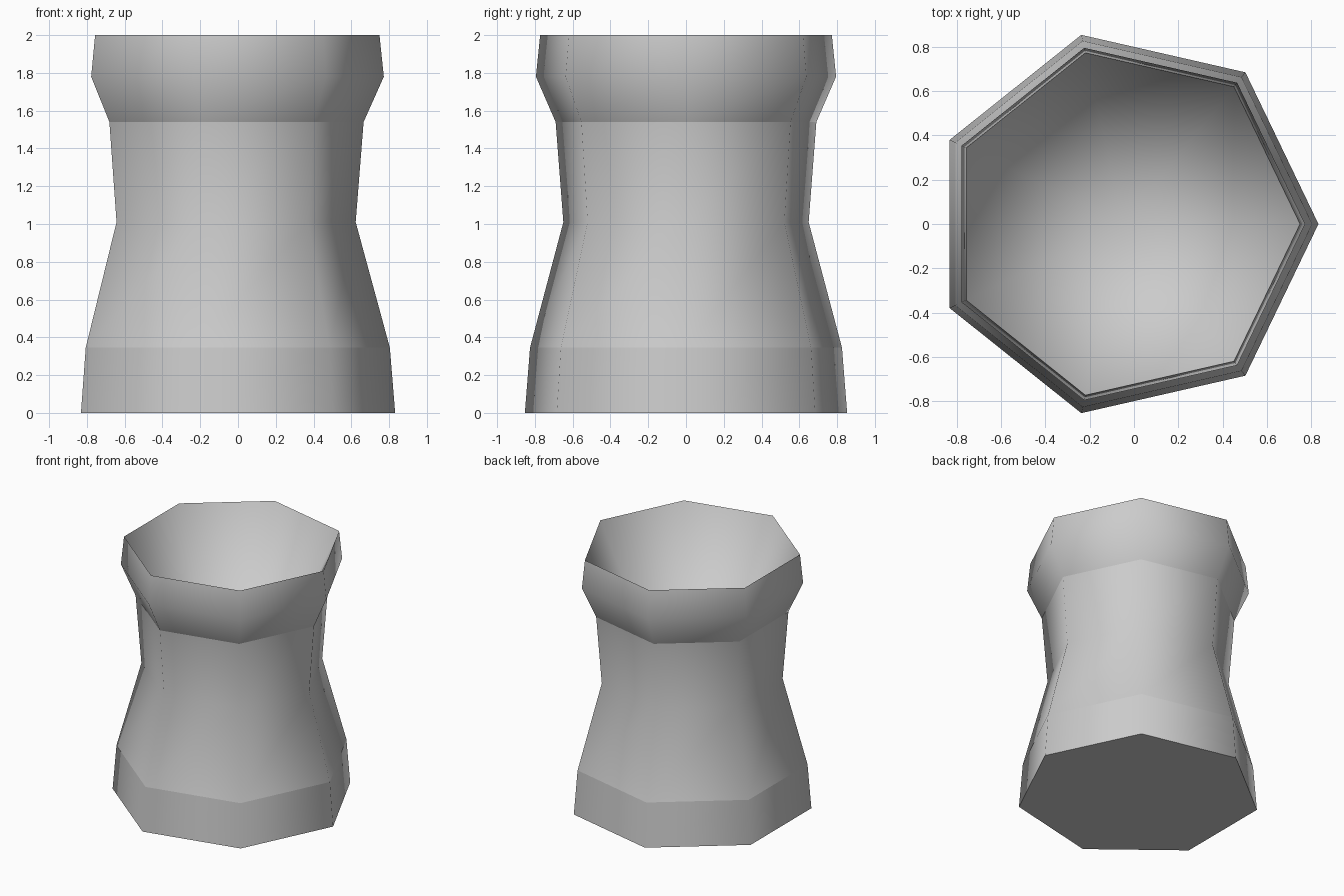
import bpy, bmesh
from math import cos, sin, tau

cube = bpy.data.objects.get("Cube")
if cube:
    bpy.data.objects.remove(cube, do_unlink=True)

stone = bpy.data.materials.new("mid grey")
stone.use_nodes = True
grey = (0.6, 0.6, 0.6, 1)
stone.diffuse_color = grey
stone.node_tree.nodes["Principled BSDF"].inputs["Base Color"].default_value = grey

SIDES = 7
CENTRE_X = -0.043
# (radius, height, sharp ring) from the base up to the rim
PROFILE = [(0.875, 0, True), (0.847, 0.345, True), (0.666, 1.01, False),
           (0.708, 1.54, True), (0.815, 1.78, False), (0.792, 2, True)]
BOWL_BOTTOM = 0.4

bm = bmesh.new()


def ring(radius, z):
    return [bm.verts.new((CENTRE_X + radius * cos(tau * k / SIDES),
                          radius * sin(tau * k / SIDES), z)) for k in range(SIDES)]


# Waisted seven-sided outer wall
rings = [ring(r, z) for r, z, _ in PROFILE]
for low, high in zip(rings, rings[1:]):
    for k in range(SIDES):
        n = (k + 1) % SIDES
        bm.faces.new((low[k], low[n], high[n], high[k]))

# Flat base and deep hollow top sinking to a point
bm.faces.new(rings[0][::-1])
apex = bm.verts.new((CENTRE_X, 0, BOWL_BOTTOM))
rim = rings[-1]
for k in range(SIDES):
    bm.faces.new((rim[k], rim[(k + 1) % SIDES], apex))

# Rounded shading, with hard edges only around chosen rings
for face in bm.faces:
    face.smooth = True
for loop, (_, _, sharp) in zip(rings, PROFILE):
    for k in range(SIDES):
        bm.edges.get((loop[k], loop[(k + 1) % SIDES])).smooth = not sharp

mesh = bpy.data.meshes.new("waisted_pot")
bm.to_mesh(mesh)
bm.free()
mesh.materials.append(stone)
pot = bpy.data.objects.new("waisted_pot", mesh)
bpy.context.collection.objects.link(pot)
